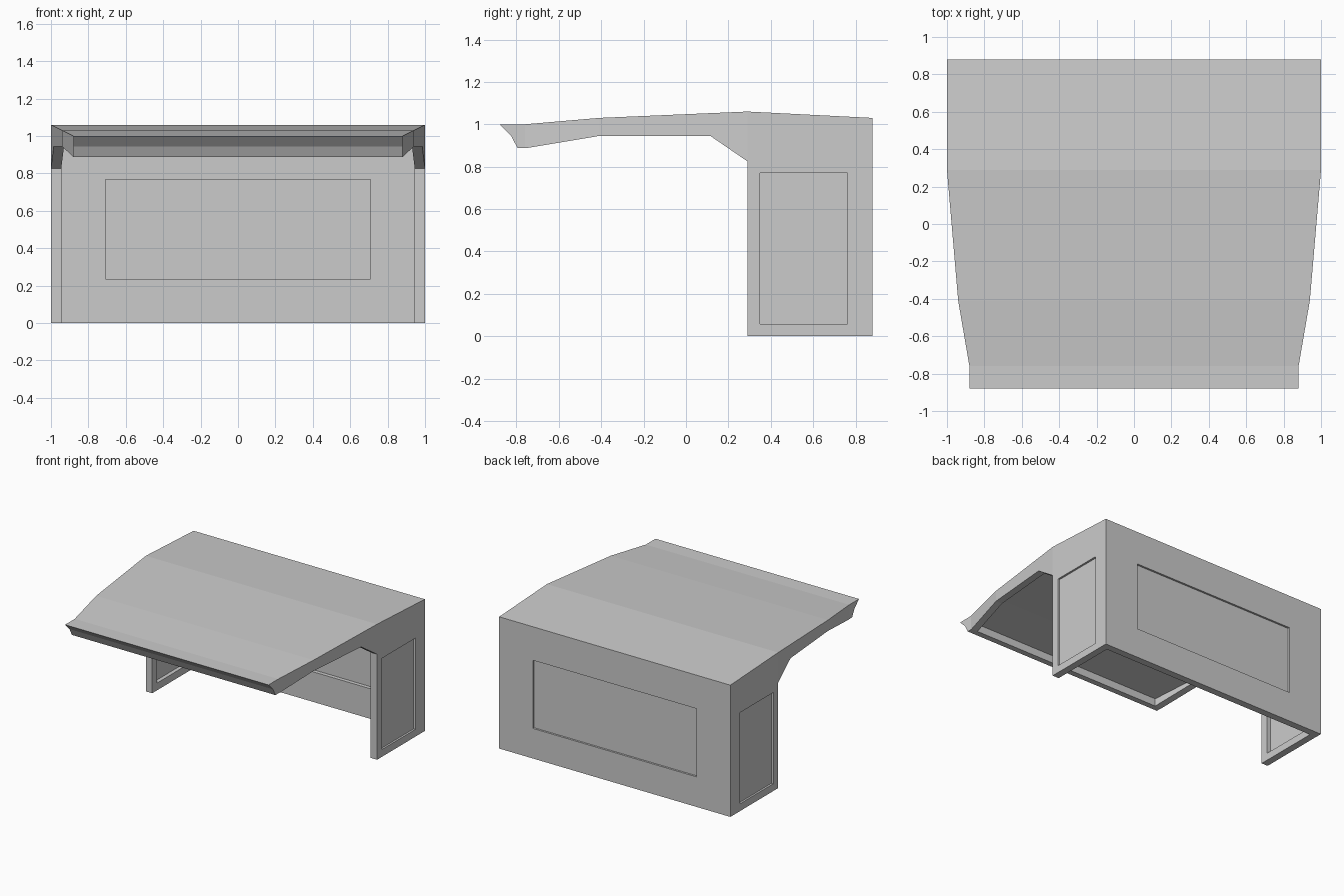
import bpy, bmesh

if "Cube" in bpy.data.objects:
    bpy.data.objects.remove(bpy.data.objects["Cube"])


def prism(name, pts, axis, lo, hi):
    """Extrude a 2D outline along x (points are y,z) or z (points are x,y)."""
    bm = bmesh.new()
    place = (lambda p, t: (t, *p)) if axis == 'x' else (lambda p, t: (*p, t))
    a = [bm.verts.new(place(p, lo)) for p in pts]
    b = [bm.verts.new(place(p, hi)) for p in pts]
    bm.faces.new(a)
    bm.faces.new(b)
    for i in range(len(pts)):
        j = (i + 1) % len(pts)
        bm.faces.new((a[i], a[j], b[j], b[i]))
    bmesh.ops.recalc_face_normals(bm, faces=bm.faces)
    me = bpy.data.meshes.new(name)
    bm.to_mesh(me)
    bm.free()
    ob = bpy.data.objects.new(name, me)
    bpy.context.collection.objects.link(ob)
    return ob


def box(name, x0, x1, y0, y1, z0, z1):
    return prism(name, [(x0, y0), (x1, y0), (x1, y1), (x0, y1)], 'z', z0, z1)


def boolean(ob, other, op):
    """Apply a boolean and remove the helper."""
    mod = ob.modifiers.new(op, 'BOOLEAN')
    mod.operation = op
    mod.solver = 'EXACT'
    mod.object = other
    bpy.context.view_layer.objects.active = ob
    bpy.ops.object.modifier_apply(modifier=mod.name)
    bpy.data.objects.remove(other)


def plan(inset):
    """Tapering outline seen from above, mirrored in x."""
    half = [(0.88, -1.2), (0.88, -0.76), (0.94, -0.41), (1.0, 0.29), (1.0, 1.2)]
    right = [(x - inset, y) for x, y in half]
    return right + [(-x, y) for x, y in reversed(right)]


# Outer shell: side profile limited by the plan outline
shell = prism("canopy_shell", [
    (-0.88, 1.0), (-0.76, 1.0), (-0.41, 1.03), (0.29, 1.06), (0.88, 1.03),
    (0.88, 0), (0.29, 0), (0.29, 0.825), (0.115, 0.945), (-0.41, 0.945),
    (-0.75, 0.888), (-0.795, 0.888), (-0.825, 0.945)], 'x', -1.5, 1.5)
boolean(shell, prism("plan_cutter", plan(0), 'z', -0.5, 1.5), 'INTERSECT')

# Hollow interior, open below and at the front
T = 0.055
cavity = prism("cavity_cutter", [
    (-0.75, 0.947), (-0.41, 0.975), (0.29, 1.005), (0.88 - T, 0.978),
    (0.88 - T, -0.2), (-0.75, -0.2)], 'x', -1.5, 1.5)
boolean(cavity, prism("inner_plan", plan(T), 'z', -0.5, 1.5), 'INTERSECT')
boolean(shell, cavity, 'DIFFERENCE')

# Window recesses: shallow outside, deeper inside, leaving a thin pane
D, P = 0.015, 0.01
for y0, y1 in ((0.88 - D, 1.0), (0.75, 0.88 - D - P)):
    boolean(shell, box("rear_recess", -0.708, 0.708, y0, y1, 0.235, 0.768), 'DIFFERENCE')
for s in (-1, 1):
    for x0, x1 in ((1 - D, 1.1), (0.85, 1 - D - P)):
        a, b = sorted((s * x0, s * x1))
        boolean(shell, box("side_recess", a, b, 0.35, 0.763, 0.057, 0.77), 'DIFFERENCE')
